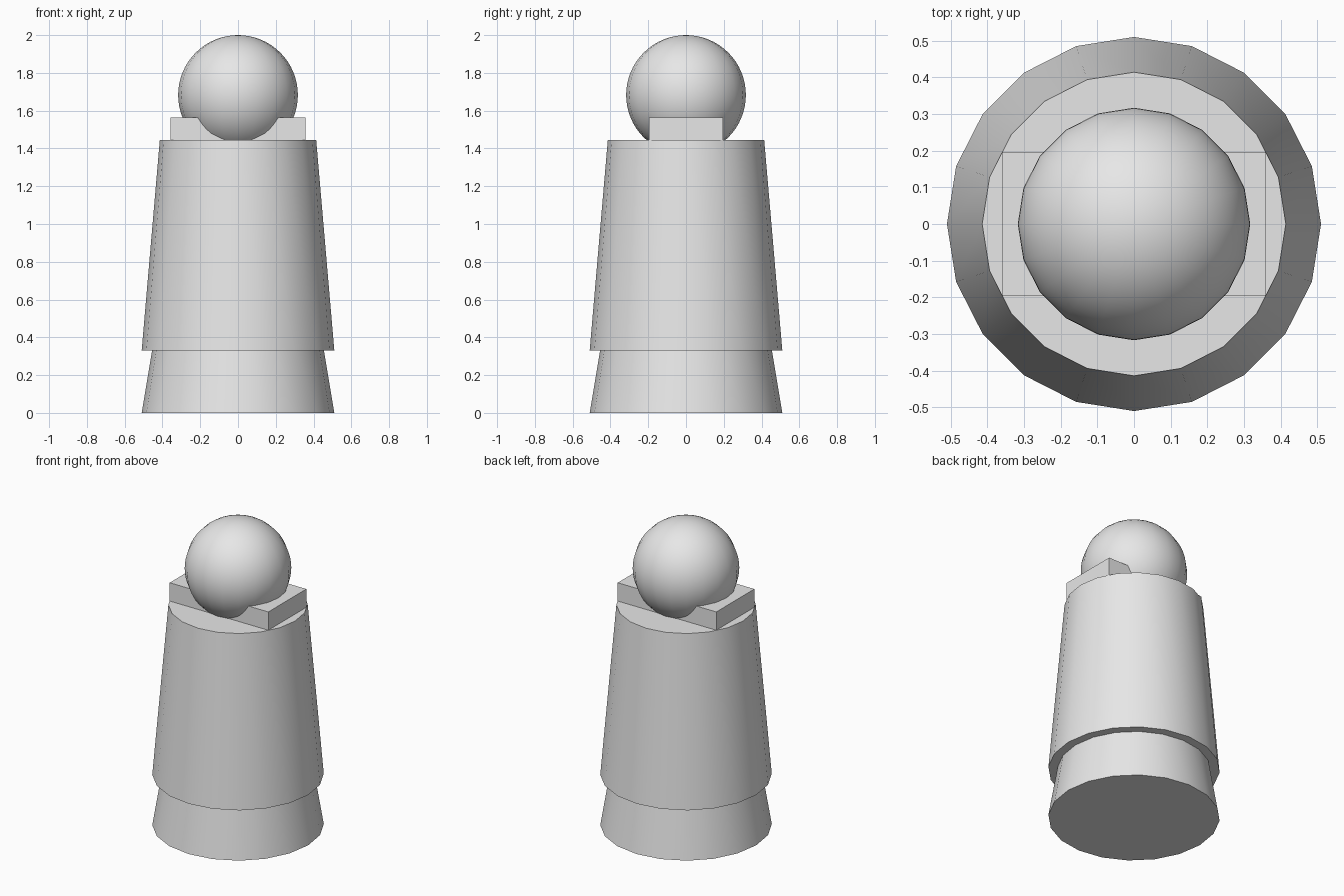
import bpy
import math

cube = bpy.data.objects.get("Cube")
if cube:
    bpy.data.objects.remove(cube, do_unlink=True)

SIDES = 20

# Single pale grey finish
grey = bpy.data.materials.new("pale_grey")
grey.use_nodes = True
color = (0.8, 0.8, 0.8, 1)
grey.diffuse_color = color
grey.node_tree.nodes["Principled BSDF"].inputs["Base Color"].default_value = color


def finish(name, smooth=True):
    obj = bpy.context.object
    obj.name = name
    obj.data.materials.append(grey)
    if smooth:
        bpy.ops.object.shade_smooth_by_angle(angle=math.radians(30))
    return obj


def tapered_drum(name, bottom, top, r_bottom, r_top):
    bpy.ops.mesh.primitive_cone_add(
        vertices=SIDES, radius1=r_bottom, radius2=r_top,
        depth=top - bottom, location=(0, 0, (bottom + top) / 2))
    return finish(name)


# Flared base, running up inside the body
tapered_drum("base", 0, 0.575, 0.51, 0.414)

# Tall tapered body
tapered_drum("body", 0.33, 1.445, 0.51, 0.414)

# Cross bar on the body, cradling the ball
bpy.ops.mesh.primitive_cube_add(size=1, location=(0, 0, 1.5))
bpy.context.object.scale = (0.716, 0.394, 0.13)
bpy.ops.object.transform_apply(location=False, rotation=False)
finish("cross_bar", smooth=False)

# Ball on top
bpy.ops.mesh.primitive_uv_sphere_add(
    segments=SIDES, ring_count=32, radius=0.317, location=(0, 0, 1.683))
finish("ball")
